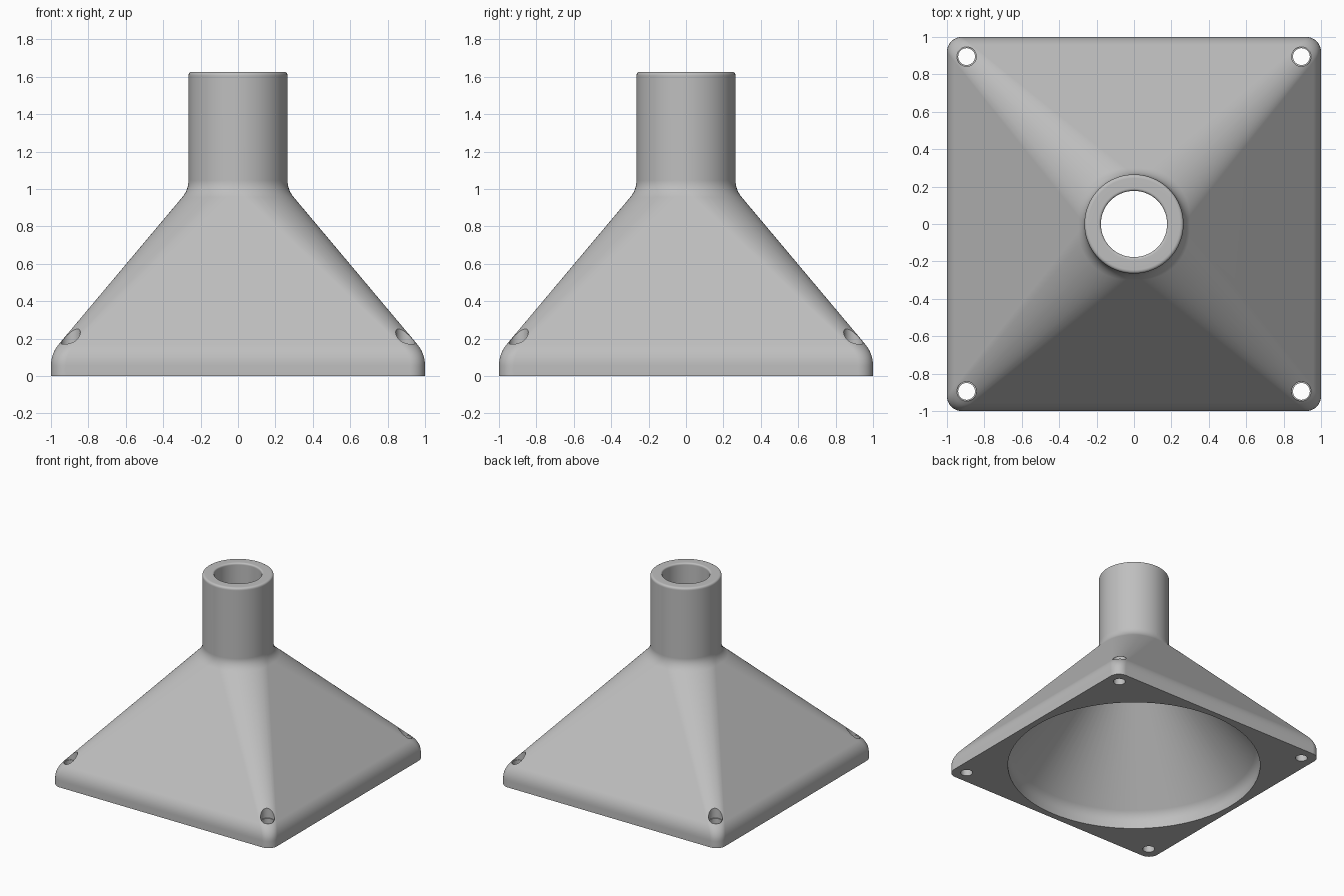
import bpy, bmesh
from math import sin, cos, pi
from mathutils import Matrix, Vector

cube = bpy.data.objects.get("Cube")
if cube:
    bpy.data.objects.remove(cube, do_unlink=True)

TUBE, CORNER, SEG = 0.265, 0.08, 20
NECK_Z, EAVE_Z = 0.995, 0.12

grey = bpy.data.materials.new("plain_grey")
grey.use_nodes = True
colour = (0.52, 0.52, 0.52, 1)
grey.diffuse_color = colour
grey.node_tree.nodes["Principled BSDF"].inputs["Base Color"].default_value = colour


def fillet(before, corner, after, size, steps=6):
    """Points of a rounded corner between two straight profile lines."""
    a, c, b = Vector(before), Vector(corner), Vector(after)
    p, q = c + (a - c).normalized() * size, c + (b - c).normalized() * size
    return [p * (1 - t) ** 2 + c * 2 * t * (1 - t) + q * t * t
            for t in (i / steps for i in range(steps + 1))]


def ring(bm, half, z, round_only):
    """Rounded square that narrows into a circle as half shrinks to the tube radius."""
    if round_only or half <= TUBE + 1e-5:
        centre, radius = 0, half
    else:
        s = (1 - half) / (1 - TUBE)
        centre = (1 - CORNER) * (1 - s)
        radius = CORNER + (TUBE - CORNER) * s
    verts = []
    for quarter, (sx, sy) in enumerate(((1, 1), (-1, 1), (-1, -1), (1, -1))):
        for i in range(SEG + 1):
            a = (quarter + i / SEG) * pi / 2
            verts.append(bm.verts.new((sx * centre + radius * cos(a),
                                       sy * centre + radius * sin(a), z)))
    return verts


# Outer skin: base rim, sloping hood, neck and tube
TOP = 1.625
eave, neck = (1, EAVE_Z), (TUBE, NECK_Z)
outer = [Vector((1, 0))]
outer += fillet((1, 0), eave, neck, 0.065)
outer += fillet(eave, neck, (TUBE, TOP), 0.05)
outer += fillet(neck, (TUBE, TOP), (0, TOP), 0.02, 4)

# Inner skin: tube bore opening into a round cone
BORE, MOUTH = 0.177, 0.95
bore_low, mouth_high = (BORE, 1.0), (MOUTH, 0.1)
inner = fillet((TUBE, TOP), (BORE, TOP), bore_low, 0.015, 4)
inner += fillet((BORE, TOP), bore_low, mouth_high, 0.05)
inner += fillet(bore_low, mouth_high, (MOUTH, 0), 0.05)
inner += [Vector((MOUTH, 0))]

bm = bmesh.new()
rings = [ring(bm, p.x, p.y, False) for p in outer]
rings += [ring(bm, p.x, p.y, True) for p in inner]
for low, high in zip(rings, rings[1:] + rings[:1]):
    for i in range(len(low)):
        j = (i + 1) % len(low)
        bm.faces.new((low[i], low[j], high[j], high[i]))
bmesh.ops.remove_doubles(bm, verts=bm.verts, dist=1e-5)
bmesh.ops.recalc_face_normals(bm, faces=bm.faces)
mesh = bpy.data.meshes.new("funnel_hood")
bm.to_mesh(mesh)
bm.free()
mesh.materials.append(grey)
hood = bpy.data.objects.new("funnel_hood", mesh)
bpy.context.collection.objects.link(hood)


# Corner screw holes, with a slightly wider seat above the rim
def cut_holes(radius, bottom, top):
    cutter_bm = bmesh.new()
    for x in (-0.895, 0.895):
        for y in (-0.895, 0.895):
            bmesh.ops.create_cone(
                cutter_bm, cap_ends=True, segments=32, radius1=radius, radius2=radius,
                depth=top - bottom,
                matrix=Matrix.Translation((x, y, (top + bottom) / 2)))
    cutter_mesh = bpy.data.meshes.new("hole_cutter")
    cutter_bm.to_mesh(cutter_mesh)
    cutter_bm.free()
    cutter_mesh.materials.append(grey)
    cutter = bpy.data.objects.new("hole_cutter", cutter_mesh)
    cutter.hide_render = True
    bpy.context.collection.objects.link(cutter)
    mod = hood.modifiers.new("screw_holes", 'BOOLEAN')
    mod.operation, mod.solver, mod.object = 'DIFFERENCE', 'EXACT', cutter
    bpy.ops.object.modifier_apply(modifier=mod.name)
    bpy.data.objects.remove(cutter, do_unlink=True)


bpy.ops.object.select_all(action='DESELECT')
hood.select_set(True)
bpy.context.view_layer.objects.active = hood
cut_holes(0.045, -0.1, 0.6)
cut_holes(0.052, 0.17, 0.6)

# Smooth skin with crisp rims
bpy.ops.object.shade_smooth_by_angle(angle=0.6)
weighted = hood.modifiers.new("even_shading", 'WEIGHTED_NORMAL')
weighted.keep_sharp = True
